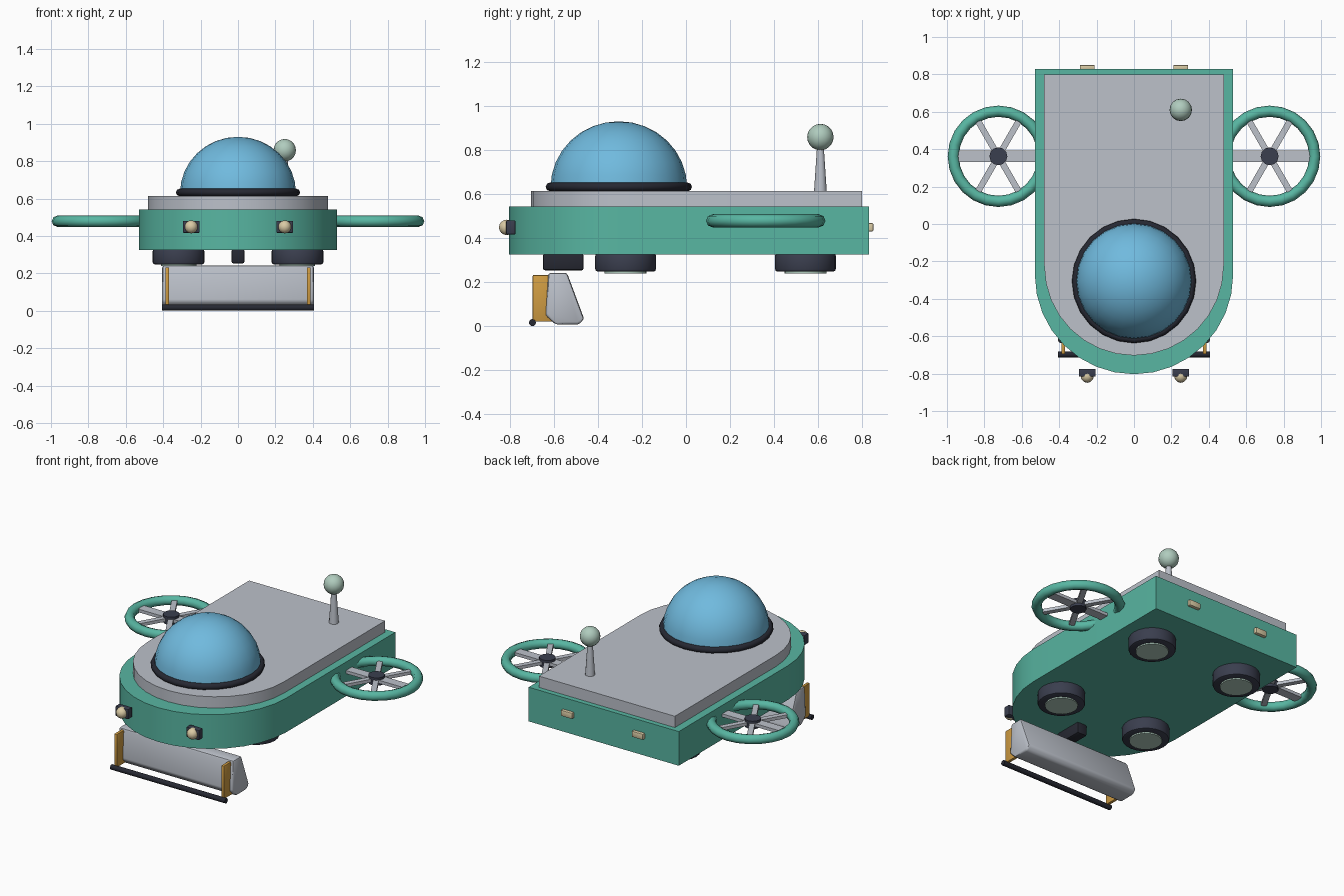
import bpy, bmesh, math
from mathutils import Matrix, Vector

if "Cube" in bpy.data.objects:
    bpy.data.objects.remove(bpy.data.objects["Cube"])


def mat(name, rgb):
    m = bpy.data.materials.new(name)
    lin = [((c / 255 + 0.055) / 1.055) ** 2.4 for c in rgb]
    m.diffuse_color = (*lin, 1)
    m.use_nodes = True
    m.node_tree.nodes["Principled BSDF"].inputs["Base Color"].default_value = m.diffuse_color
    return m


TEAL = mat("teal", (88, 182, 162))
GREY = mat("light grey", (188, 193, 202))
BLUE = mat("dome blue", (112, 186, 222))
DARK = mat("dark slate", (58, 62, 78))
BLACK = mat("near black", (38, 40, 50))
GOLD = mat("amber", (208, 156, 66))
CREAM = mat("lamp cream", (218, 203, 165))
PALE = mat("pale green", (176, 204, 190))


def finish(name, bm, material, loc=(0, 0, 0), bevel=0, angle=40):
    if bevel:
        sharp = [e for e in bm.edges if e.calc_face_angle(0) > 0.6]
        bmesh.ops.bevel(bm, geom=sharp, offset=bevel, segments=2, profile=0.5, affect='EDGES')
    bmesh.ops.recalc_face_normals(bm, faces=bm.faces)
    me = bpy.data.meshes.new(name)
    bm.to_mesh(me)
    bm.free()
    me.materials.append(material)
    for p in me.polygons:
        p.use_smooth = True
    me.set_sharp_from_angle(angle=math.radians(angle))
    ob = bpy.data.objects.new(name, me)
    ob.location = loc
    bpy.context.collection.objects.link(ob)
    return ob


def box(name, material, loc, size, bevel=0, rot=0):
    bm = bmesh.new()
    bmesh.ops.create_cube(bm, size=1, matrix=Matrix.Diagonal((*size, 1)))
    ob = finish(name, bm, material, loc, bevel)
    ob.rotation_euler.z = rot
    return ob


def cyl(name, material, loc, r1, depth, r2=None, seg=24, bevel=0, rot=(0, 0, 0)):
    bm = bmesh.new()
    bmesh.ops.create_cone(bm, cap_ends=True, segments=seg, radius1=r1,
                          radius2=r1 if r2 is None else r2, depth=depth)
    ob = finish(name, bm, material, loc, bevel)
    ob.rotation_euler = rot
    return ob


def ball(name, material, loc, r, seg=16, rings=10):
    bm = bmesh.new()
    bmesh.ops.create_uvsphere(bm, u_segments=seg, v_segments=rings, radius=r)
    return finish(name, bm, material, loc)


def torus(name, material, loc, major, minor, seg=24, sides=8):
    bm = bmesh.new()
    rows = []
    for i in range(seg):
        a = math.tau * i / seg
        row = []
        for j in range(sides):
            b = math.tau * j / sides
            r = major + minor * math.cos(b)
            row.append(bm.verts.new((r * math.cos(a), r * math.sin(a), minor * math.sin(b))))
        rows.append(row)
    for i in range(seg):
        p, q = rows[i], rows[(i + 1) % seg]
        for j in range(sides):
            k = (j + 1) % sides
            bm.faces.new((p[j], q[j], q[k], p[k]))
    return finish(name, bm, material, loc, angle=60)


def extrude(name, material, points, vec, bevel=0):
    bm = bmesh.new()
    f = bm.faces.new([bm.verts.new(p) for p in points])
    g = bmesh.ops.extrude_face_region(bm, geom=[f])
    bmesh.ops.translate(bm, vec=Vector(vec),
                        verts=[v for v in g["geom"] if isinstance(v, bmesh.types.BMVert)])
    return finish(name, bm, material, bevel=bevel)


def hull(name, material, r, back, front, z0, z1, n=16):
    # square stern, half-round bow
    pts = [(r, back, z0), (-r, back, z0)]
    for i in range(n + 1):
        a = math.pi + math.pi * i / n
        pts.append((r * math.cos(a), front + r + r * math.sin(a), z0))
    return extrude(name, material, pts, (0, 0, z1 - z0))


# Hull and deck
hull("hull", TEAL, 0.53, 0.83, -0.803, 0.325, 0.543)
hull("deck", GREY, 0.48, 0.798, -0.703, 0.543, 0.615)

# Dome: upper half of a sphere, with dark seal
bm = bmesh.new()
bmesh.ops.create_uvsphere(bm, u_segments=24, v_segments=16, radius=0.31)
bmesh.ops.bisect_plane(bm, geom=bm.verts[:] + bm.edges[:] + bm.faces[:], plane_co=(0, 0, 0),
                       plane_no=(0, 0, -1), clear_outer=True)
bmesh.ops.scale(bm, vec=(1, 1, 0.97), verts=bm.verts)
finish("dome", bm, BLUE, (0, -0.305, 0.63))
torus("dome_seal", BLACK, (0, -0.305, 0.633), 0.312, 0.02)

# Antenna
cyl("antenna_stem", GREY, (0.25, 0.61, 0.715), 0.029, 0.21, 0.015, seg=12)
ball("antenna_ball", PALE, (0.25, 0.61, 0.859), 0.06)

for s, side in ((-1, "left"), (1, "right")):
    # Side fans: ring, hub and spokes
    c = (s * 0.725, 0.362, 0.479)
    torus(f"fan_ring_{side}", TEAL, c, 0.241, 0.03)
    cyl(f"fan_hub_{side}", DARK, c, 0.048, 0.05, seg=12)
    for i in range(3):
        box(f"fan_spoke_{side}_{i}", GREY, c, (0.47, 0.06 if i == 0 else 0.033, 0.02),
            rot=i * math.pi / 3)
    # Lift pads under the hull
    for y, end in ((-0.274, "front"), (0.542, "rear")):
        cyl(f"pad_{end}_{side}", DARK, (s * 0.318, y, 0.29), 0.138, 0.084, bevel=0.012)
        cyl(f"pad_disc_{end}_{side}", PALE, (s * 0.318, y, 0.265), 0.095, 0.05)
    # Lamps
    box(f"headlamp_mount_{side}", DARK, (s * 0.25, -0.795, 0.449), (0.09, 0.042, 0.064), 0.005)
    ball(f"headlamp_{side}", CREAM, (s * 0.25, -0.814, 0.449), 0.035, 12, 8)
    box(f"tail_lamp_{side}", CREAM, (s * 0.25, 0.837, 0.45), (0.08, 0.026, 0.038), 0.005)
    # Scoop side plates
    box(f"scoop_plate_{side}", GOLD, (s * 0.378, -0.652, 0.127), (0.02, 0.088, 0.212), 0.005)

# Scoop, cutting bar and mount
prof = [(-0.625, 0.243), (-0.54, 0.243), (-0.462, 0.033), (-0.487, 0.008), (-0.592, 0.008),
        (-0.637, 0.05)]
extrude("scoop", GREY, [(-0.405, y, z) for y, z in prof], (0.81, 0, 0), bevel=0.012)
cyl("scoop_bar", BLACK, (0, -0.697, 0.017), 0.016, 0.81, seg=12, rot=(0, math.pi / 2, 0))
box("scoop_mount", BLACK, (0, -0.557, 0.292), (0.07, 0.185, 0.076), 0.01)
